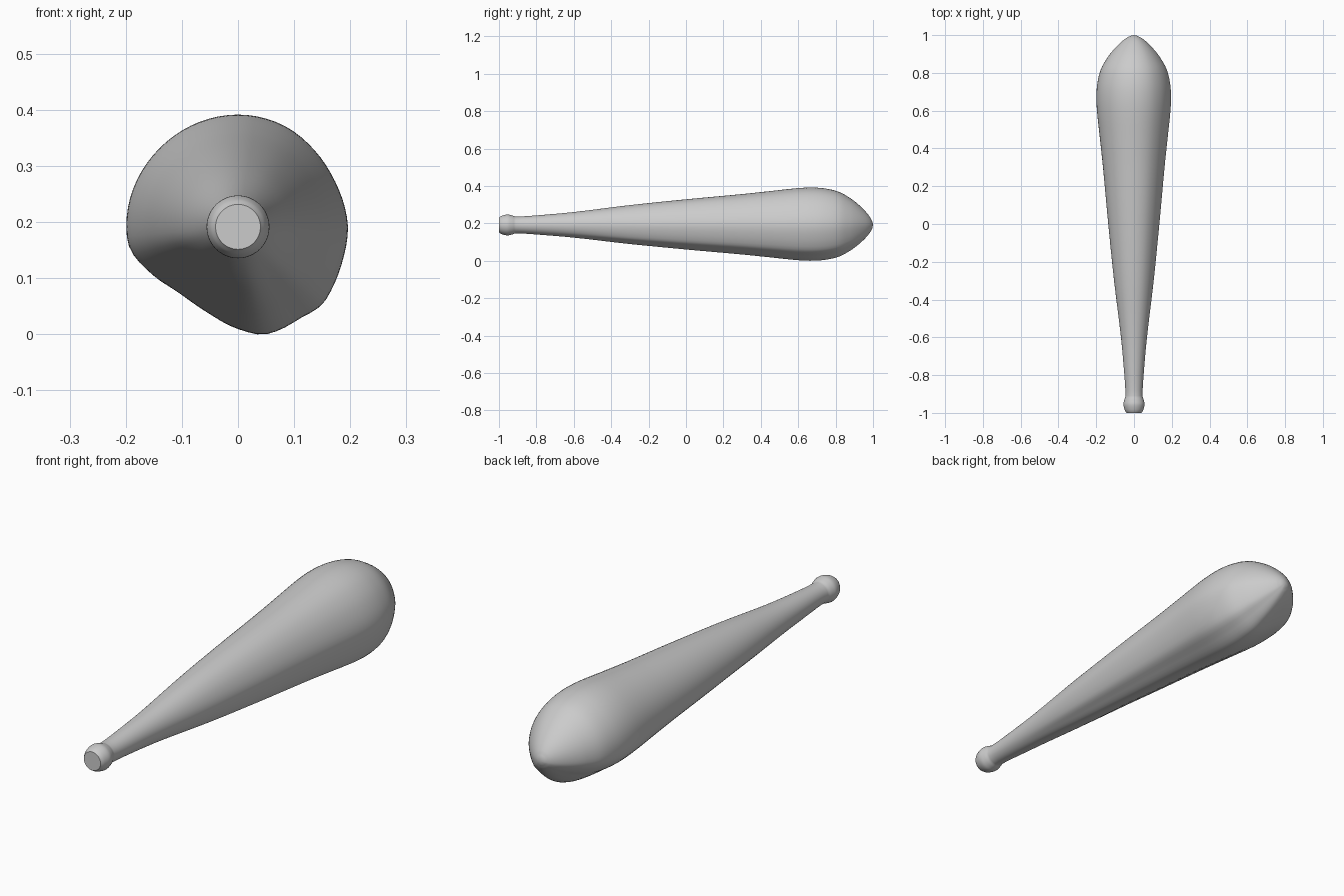
import bpy, bmesh, math

if "Cube" in bpy.data.objects:
    bpy.data.objects.remove(bpy.data.objects["Cube"])

CZ = 0.196          # height of the long axis
SIDES = 72

# (y, radius) profile from butt knob to rounded tip
PROFILE = [(-1, .040), (-.985, .049), (-.955, .056), (-.93, .051), (-.91, .045),
           (-.8, .051), (-.6, .069), (-.3, .106), (0, .137), (.3, .165), (.45, .181),
           (.6, .197), (.68, .200), (.75, .194), (.82, .176), (.88, .142), (.92, .111),
           (.96, .072), (.985, .040), (.996, .018)]
# (angle, factor) lumpy carved cross-section, degrees counter-clockwise from +x
SECTION = [(0, .98), (25, .955), (45, .965), (65, .99), (90, 1), (135, .99), (180, .995),
           (192, .98), (208, .88), (228, .79), (250, .81), (270, .91), (283, .985),
           (293, .99), (304, .985), (317, 1.02), (328, 1.0), (342, .98), (360, .98)]


def hermite(pts, x):
    """Smooth interpolation through a list of (x, value) points."""
    n = len(pts)
    i = max(k for k in range(n - 1) if pts[k][0] <= x)

    def slope(k):
        a, b = pts[max(k - 1, 0)], pts[min(k + 1, n - 1)]
        return (b[1] - a[1]) / (b[0] - a[0])
    (x0, v0), (x1, v1) = pts[i], pts[i + 1]
    h = x1 - x0
    t = (x - x0) / h
    return ((2*t**3 - 3*t**2 + 1) * v0 + (t**3 - 2*t**2 + t) * h * slope(i)
            + (3*t**2 - 2*t**3) * v1 + (t**3 - t**2) * h * slope(i + 1))


def carve(y):
    """How strongly the lumpy section shows: none at the grip, full on the head."""
    t = min(max((y + .85) / .75, 0), 1)
    w = t * t * (3 - 2 * t)
    return w if y < .9 else w * (1 - .5 * (y - .9) / .1)


bm = bmesh.new()
rings = []
stations = []
for (a, _), (b, _) in zip(PROFILE, PROFILE[1:]):
    stations += [a + (b - a) * k / 4 for k in range(4)]
stations.append(PROFILE[-1][0])

# Club body rings
for y in stations:
    r, w = hermite(PROFILE, min(y, PROFILE[-1][0])), carve(y)
    ring = []
    for s in range(SIDES):
        deg = 360 * s / SIDES
        f = 1 + w * (hermite(SECTION, deg) - 1)
        a = math.radians(deg)
        ring.append(bm.verts.new((r * f * math.cos(a), y, CZ + r * f * math.sin(a))))
    rings.append(ring)
for lo, hi in zip(rings, rings[1:]):
    for s in range(SIDES):
        n = (s + 1) % SIDES
        bm.faces.new((lo[s], lo[n], hi[n], hi[s]))

# Flat butt and closed tip
bm.faces.new(rings[0])
tip = bm.verts.new((0, 1, CZ))
for s in range(SIDES):
    bm.faces.new((rings[-1][s], rings[-1][(s + 1) % SIDES], tip))
bmesh.ops.recalc_face_normals(bm, faces=bm.faces)

# Rest the lowest point on the ground
low = min(v.co.z for v in bm.verts)
bmesh.ops.translate(bm, verts=bm.verts, vec=(0, 0, -low))

mesh = bpy.data.meshes.new("club")
bm.to_mesh(mesh)
bm.free()
club = bpy.data.objects.new("club", mesh)
bpy.context.collection.objects.link(club)
bpy.context.view_layer.objects.active = club
club.select_set(True)
bpy.ops.object.shade_smooth_by_angle(angle=math.radians(40))
